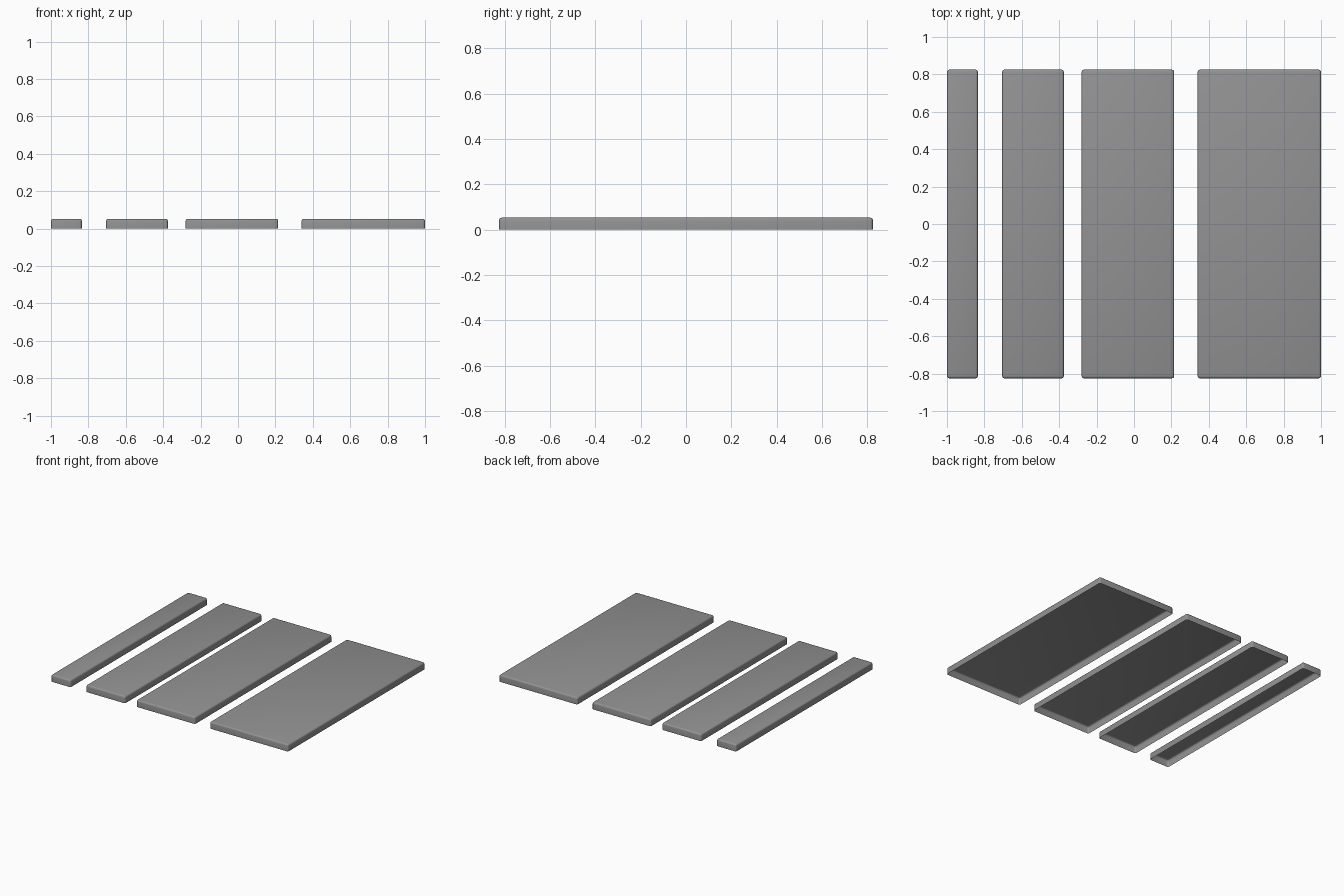
import bpy, bmesh

if "Cube" in bpy.data.objects:
    bpy.data.objects.remove(bpy.data.objects["Cube"])

HEIGHT = 0.053
LENGTH = 1.65
BEVEL = 0.012

grey = bpy.data.materials.new("mid_grey")
grey.diffuse_color = (0.29, 0.29, 0.29, 1)
grey.use_nodes = True
grey.node_tree.nodes["Principled BSDF"].inputs["Base Color"].default_value = grey.diffuse_color


def plank(name, x0, x1):
    """Thin tray-like plank: open underneath, rounded top and corner edges."""
    bm = bmesh.new()
    bmesh.ops.create_cube(bm, size=1)
    for v in bm.verts:
        v.co.x = (x0 + x1) / 2 + v.co.x * (x1 - x0)
        v.co.y *= LENGTH
        v.co.z = (v.co.z + 0.5) * HEIGHT
    # open underside
    under = [f for f in bm.faces if f.normal.z < -0.5]
    bmesh.ops.delete(bm, geom=under, context='FACES_ONLY')
    # round the top rim and the upright corners
    edges = [e for e in bm.edges if max(v.co.z for v in e.verts) > HEIGHT / 2]
    bmesh.ops.bevel(bm, geom=edges, offset=BEVEL, segments=3, profile=0.5,
                    affect='EDGES', clamp_overlap=True)
    mesh = bpy.data.meshes.new(name)
    bm.to_mesh(mesh)
    bm.free()
    mesh.materials.append(grey)
    obj = bpy.data.objects.new(name, mesh)
    bpy.context.collection.objects.link(obj)
    bpy.context.view_layer.objects.active = obj
    obj.select_set(True)
    bpy.ops.object.shade_smooth_by_angle(angle=0.6)
    obj.select_set(False)


# four planks, each one unit wider than the last
plank("plank_narrow", -1.0, -0.835)
plank("plank_medium", -0.705, -0.375)
plank("plank_wide", -0.28, 0.215)
plank("plank_widest", 0.34, 1.0)
